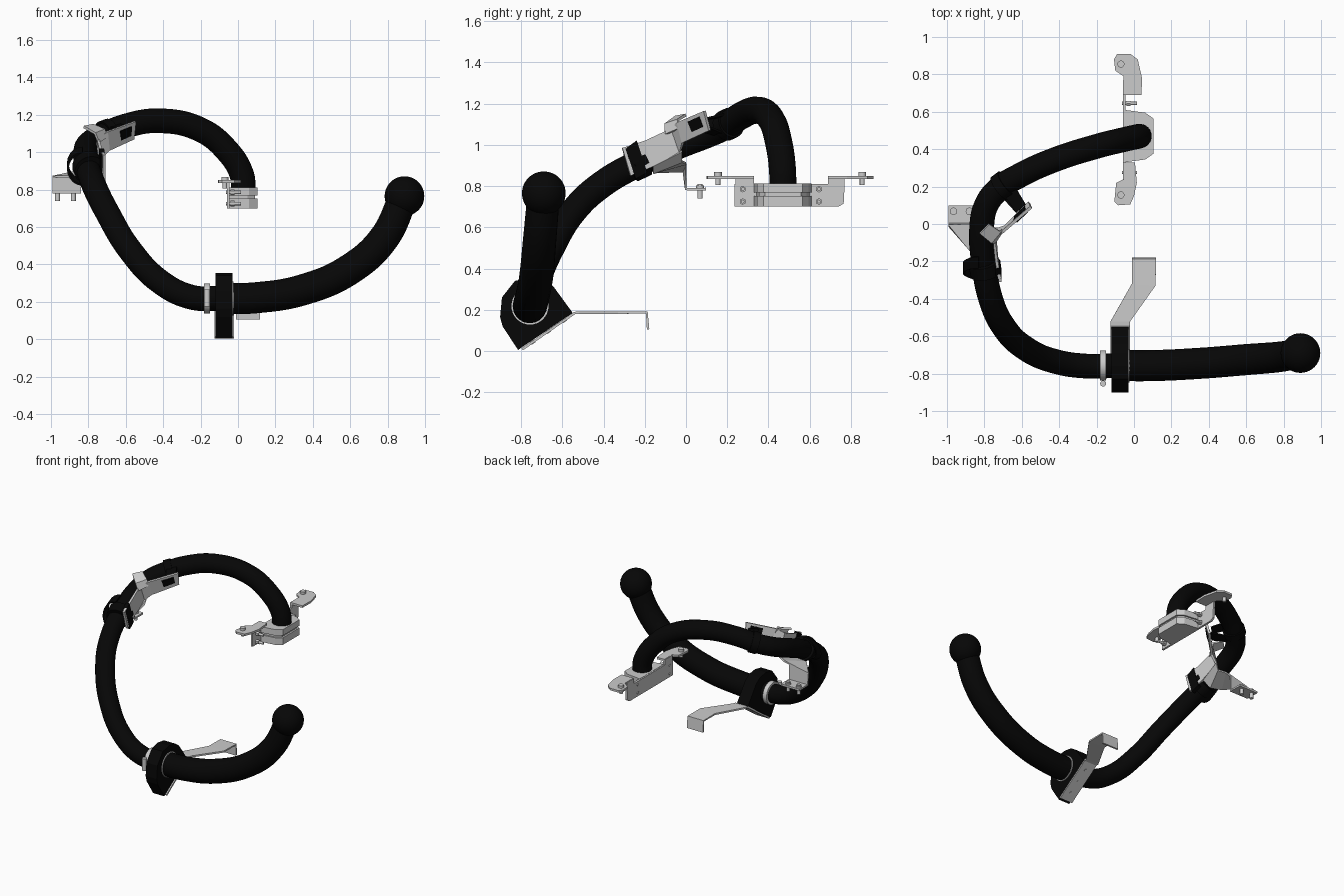
import bpy, bmesh, math
from mathutils import Vector

if "Cube" in bpy.data.objects:
    bpy.data.objects.remove(bpy.data.objects["Cube"])


def material(name, value, rough):
    m = bpy.data.materials.new(name)
    m.use_nodes = True
    col = (value, value, value, 1)
    m.diffuse_color = col
    bsdf = m.node_tree.nodes["Principled BSDF"]
    bsdf.inputs["Base Color"].default_value = col
    bsdf.inputs["Roughness"].default_value = rough
    return m


BLACK = material("black rubber", 0.002, 0.8)
STEEL = material("light steel", 0.6, 0.6)


def finish(name, bm, mat, smooth=False):
    bmesh.ops.recalc_face_normals(bm, faces=bm.faces)
    me = bpy.data.meshes.new(name)
    bm.to_mesh(me)
    bm.free()
    me.materials.append(mat)
    ob = bpy.data.objects.new(name, me)
    bpy.context.collection.objects.link(ob)
    if smooth:
        select(ob)
        bpy.ops.object.shade_smooth_by_angle(angle=math.radians(40))
    return ob


def select(ob):
    bpy.ops.object.select_all(action='DESELECT')
    ob.select_set(True)
    bpy.context.view_layer.objects.active = ob


def tube(name, points, radii, depth):
    cu = bpy.data.curves.new(name, 'CURVE')
    cu.dimensions = '3D'
    cu.bevel_depth, cu.bevel_resolution = depth, 8
    cu.resolution_u, cu.use_fill_caps = 10, True
    sp = cu.splines.new('BEZIER')
    sp.bezier_points.add(len(points) - 1)
    for bp, p, r in zip(sp.bezier_points, points, radii):
        bp.co, bp.radius = p, r
        bp.handle_left_type = bp.handle_right_type = 'AUTO'
    cu.materials.append(BLACK)
    ob = bpy.data.objects.new(name, cu)
    bpy.context.collection.objects.link(ob)
    select(ob)
    bpy.ops.object.convert(target='MESH')
    bpy.ops.object.shade_smooth_by_angle(angle=math.radians(50))


def rod(name, center, axis, radius, length, mat=STEEL, sides=32):
    bm = bmesh.new()
    bmesh.ops.create_cone(bm, cap_ends=True, segments=sides, radius1=radius,
                          radius2=radius, depth=length)
    bm.transform(Vector(axis).to_track_quat('Z', 'Y').to_matrix().to_4x4())
    bmesh.ops.translate(bm, verts=bm.verts, vec=center)
    finish(name, bm, mat, sides > 8)


def prism(name, outline, offset, mat=STEEL):
    """Extrude a planar outline along an offset vector."""
    bm = bmesh.new()
    face = bm.faces.new([bm.verts.new(p) for p in outline])
    out = bmesh.ops.extrude_face_region(bm, geom=[face])
    verts = [g for g in out["geom"] if isinstance(g, bmesh.types.BMVert)]
    bmesh.ops.translate(bm, verts=verts, vec=offset)
    finish(name, bm, mat)


def box(name, lo, hi, mat=STEEL):
    (x, y, z), (u, v, w) = lo, hi
    prism(name, [(x, y, z), (u, y, z), (u, v, z), (x, v, z)], (0, 0, w - z), mat)


def ribbon(name, rows, thick=0.014, mat=STEEL):
    """Bent sheet strip from pairs of edge points."""
    bm = bmesh.new()
    pairs = [(bm.verts.new(a), bm.verts.new(b)) for a, b in rows]
    for (a, b), (c, d) in zip(pairs, pairs[1:]):
        bm.faces.new((a, b, d, c))
    ob = finish(name, bm, mat)
    mod = ob.modifiers.new("sheet", 'SOLIDIFY')
    mod.thickness, mod.offset = thick, 0


# Main hose loop
path = [(-0.1, -0.757, 0.217), (-0.25, -0.76, 0.225), (-0.42, -0.735, 0.31),
        (-0.58, -0.665, 0.48), (-0.70, -0.545, 0.68), (-0.765, -0.405, 0.81),
        (-0.805, -0.2, 0.925), (-0.815, -0.03, 1.0), (-0.79, 0.1, 1.05),
        (-0.72, 0.19, 1.09), (-0.6, 0.265, 1.14), (-0.42, 0.345, 1.168),
        (-0.2, 0.415, 1.12), (-0.06, 0.45, 1.01), (0.02, 0.468, 0.88), (0.03, 0.47, 0.78)]
tube("main_hose", path, [1] * len(path), 0.066)

# Thicker handle hose and its ball end
handle = [(-0.1, -0.757, 0.217), (0.1, -0.757, 0.222), (0.35, -0.745, 0.265),
          (0.6, -0.725, 0.375), (0.78, -0.71, 0.54), (0.89, -0.69, 0.77)]
tube("handle_hose", handle, [1, 1, 1, 1, 0.98, 0.95], 0.083)
bm = bmesh.new()
bmesh.ops.create_uvsphere(bm, u_segments=40, v_segments=24, radius=0.106)
bmesh.ops.translate(bm, verts=bm.verts, vec=(0.89, -0.69, 0.765))
finish("handle_ball", bm, BLACK, True)

# Lower clamp block, rings and worm-screw clamp
profile = [(-0.815, 0.005), (-0.89, 0.12), (-0.902, 0.165), (-0.893, 0.26), (-0.83, 0.34),
           (-0.76, 0.355), (-0.69, 0.345), (-0.645, 0.315), (-0.55, 0.185)]
prism("clamp_block", [(-0.12, y, z) for y, z in profile], (0.09, 0, 0), BLACK)
rod("block_ring", (-0.028, -0.757, 0.218), (1, 0, 0), 0.09, 0.008)
rod("hose_clamp", (-0.165, -0.757, 0.218), (1, 0, 0), 0.08, 0.032)
rod("hose_clamp_screw", (-0.165, -0.853, 0.22), (0, 0, 1), 0.016, 0.09, sides=16)

# Lower mounting arm: sloped base, cranked arm, drop flange
ribbon("lower_arm", [((-0.125, -0.795, 0.008), (-0.022, -0.795, 0.008)),
                     ((-0.125, -0.54, 0.184), (-0.022, -0.54, 0.184)),
                     ((-0.125, -0.52, 0.186), (-0.02, -0.52, 0.186)),
                     ((-0.012, -0.32, 0.186), (0.115, -0.33, 0.186)),
                     ((-0.012, -0.19, 0.186), (0.118, -0.19, 0.186)),
                     ((-0.012, -0.184, 0.105), (0.118, -0.184, 0.105))], 0.012)
for t in (0.2, 0.5, 0.8):
    rod("base_rivet", (-0.073, -0.795 + 0.255 * t, 0.008 + 0.176 * t), (0, -0.57, 0.82),
        0.011, 0.017, sides=16)

# Rear bracket: back plate, layered housing, ears and screws
plate = [(0.235, 0.70), (0.74, 0.70), (0.765, 0.715), (0.77, 0.81), (0.235, 0.81)]
prism("rear_back_plate", [(-0.06, y, z) for y, z in plate], (0.015, 0, 0))
shape = [(-0.05, 0.33), (0.06, 0.345), (0.103, 0.375), (0.103, 0.565), (0.06, 0.595), (-0.05, 0.61)]
for low, high, s in ((0.70, 0.752, 1), (0.752, 0.768, 0.92), (0.768, 0.812, 1)):
    prism("housing_layer", [(-0.05 + (x + 0.05) * s, 0.47 + (y - 0.47) * s, low) for x, y in shape],
          (0, 0, high - low))
ears = {"front_ear": [(0.005, 0.33), (-0.055, 0.33), (-0.055, 0.24), (-0.095, 0.22), (-0.105, 0.12),
                      (-0.085, 0.10), (-0.02, 0.105), (0.0, 0.15), (0.015, 0.22)],
        "rear_ear": [(-0.055, 0.69), (0.04, 0.69), (0.043, 0.78), (0.02, 0.88), (-0.02, 0.91),
                     (-0.09, 0.91), (-0.107, 0.88), (-0.10, 0.82), (-0.055, 0.79)]}
for name, outline in ears.items():
    prism(name, [(x, y, 0.835) for x, y in outline], (0, 0, 0.015))
for lo, hi in ((0.24, 0.33), (0.69, 0.77)):
    box("ear_web", (-0.06, lo, 0.79), (-0.045, hi, 0.848))
for y in (0.155, 0.855):
    rod("ear_screw_head", (-0.07, y, 0.855), (0, 0, 1), 0.019, 0.025, sides=16)
    rod("ear_screw_shaft", (-0.07, y, 0.835), (0, 0, 1), 0.012, 0.06, sides=16)
for y in (0.275, 0.645):
    for z in (0.725, 0.785):
        rod("side_bolt", (-0.025, y, z), (1, 0, 0), 0.009, 0.08, sides=12)
        rod("side_nut", (-0.03, y, z), (1, 0, 0), 0.016, 0.022, sides=6)

# Upper bracket: bent strip along the inside of the hose
ribbon("upper_strip", [((-0.715, -0.27, 0.85), (-0.715, -0.31, 0.985)),
                       ((-0.735, -0.17, 0.89), (-0.735, -0.2, 1.02)),
                       ((-0.745, -0.03, 0.96), (-0.75, -0.07, 1.08)),
                       ((-0.69, -0.015, 1.01), (-0.70, -0.04, 1.11)),
                       ((-0.56, 0.115, 1.07), (-0.55, 0.09, 1.165))], 0.016)
ribbon("upper_hook", [((-0.745, -0.1, 1.05), (-0.70, -0.03, 1.08)),
                      ((-0.765, -0.10, 1.10), (-0.715, -0.04, 1.12)),
                      ((-0.825, -0.05, 1.135), (-0.775, 0.0, 1.145))])

# Support shelf beneath the hose
ribbon("support_shelf", [((-0.74, -0.16, 0.90), (-0.735, -0.02, 0.97)),
                         ((-0.80, -0.16, 0.865), (-0.75, -0.02, 0.92)),
                         ((-0.88, -0.14, 0.87), (-0.80, 0.0, 0.91)),
                         ((-0.992, -0.01, 0.87), (-0.84, 0.0, 0.90)),
                         ((-0.992, 0.0, 0.785), (-0.84, 0.0, 0.785)),
                         ((-0.992, 0.098, 0.785), (-0.84, 0.098, 0.785))])
for x in (-0.965, -0.88):
    rod("shelf_bolt", (x, 0.068, 0.775), (0, 0, 1), 0.013, 0.07, sides=16)
    rod("shelf_bolt_head", (x, 0.068, 0.795), (0, 0, 1), 0.02, 0.014, sides=16)

# Straps that tie the strip to the hose
rod("lower_strap", (-0.797, -0.235, 0.915), (-0.04, 0.17, 0.08), 0.084, 0.07, BLACK)
ribbon("lower_strap_buckle", [((-0.722, -0.245, 0.835), (-0.722, -0.295, 0.98)),
                              ((-0.73, -0.19, 0.865), (-0.73, -0.24, 1.02))], 0.028, BLACK)
rod("upper_strap", (-0.70, 0.205, 1.10), (0.12, 0.09, 0.045), 0.075, 0.05, BLACK)
ribbon("upper_strap_tail", [((-0.73, 0.21, 1.14), (-0.66, 0.24, 1.16)),
                            ((-0.63, 0.06, 1.12), (-0.58, 0.105, 1.13))], 0.01, BLACK)
ribbon("upper_strap_under", [((-0.73, 0.17, 1.04), (-0.67, 0.2, 1.05)),
                             ((-0.63, 0.06, 1.07), (-0.58, 0.105, 1.09))], 0.01, BLACK)
ribbon("strap_window", [((-0.633, 0.035, 1.065), (-0.635, 0.015, 1.115)),
                        ((-0.578, 0.09, 1.09), (-0.575, 0.07, 1.14))], 0.024, BLACK)

# Loose strap loop beside the hose
loop = [(-0.83 - 0.08 * math.sin(a), -0.235 - 0.03 * math.cos(a), 0.925 - 0.085 * math.cos(a))
        for a in (math.pi * i / 10 for i in range(11))]
ribbon("strap_loop", [((x, y - 0.03, z - 0.015), (x, y + 0.03, z + 0.015)) for x, y, z in loop],
       0.01, BLACK)
